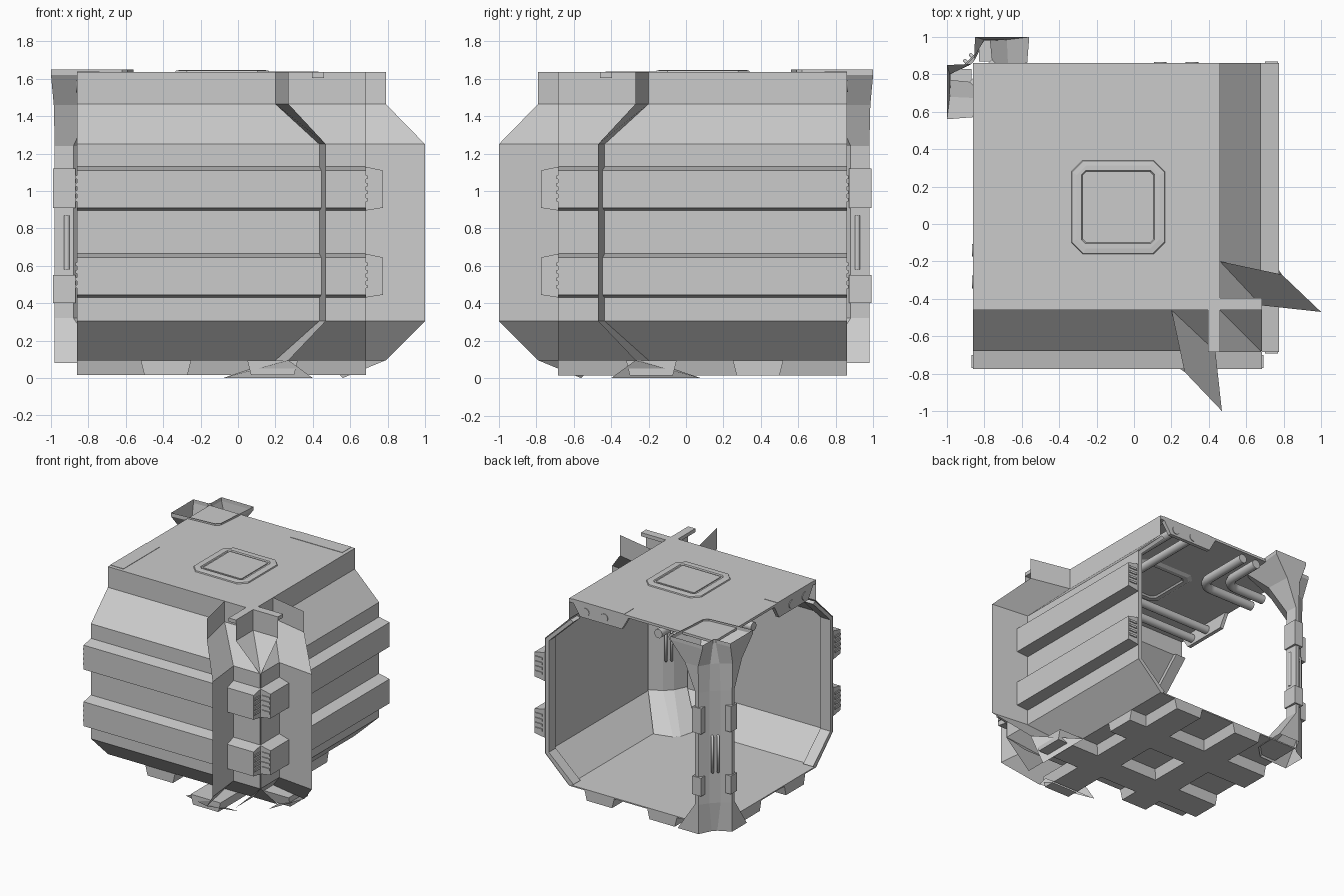
import bpy, bmesh, math
from mathutils import Matrix, Vector

cube = bpy.data.objects.get("Cube")
if cube:
    bpy.data.objects.remove(cube, do_unlink=True)

grey = bpy.data.materials.new("light grey metal")
grey.use_nodes = True
grey.diffuse_color = (0.6, 0.6, 0.6, 1)
grey.node_tree.nodes["Principled BSDF"].inputs["Base Color"].default_value = (0.6, 0.6, 0.6, 1)

# Reflection across the diagonal that swaps the front side with the right side
SWAP = Matrix(((0, -1, 0, 0), (-1, 0, 0, 0), (0, 0, 1, 0), (0, 0, 0, 1)))
LO, HI = -0.86, 0.685        # ends of the extruded wall modules
FLOOR, ROOF = 0.095, 1.635


def finish(name, bm, twin=False):
    bmesh.ops.recalc_face_normals(bm, faces=bm.faces)
    for suffix in (["_front", "_right"] if twin else [""]):
        mesh = bpy.data.meshes.new(name + suffix)
        bm.to_mesh(mesh)
        if suffix == "_right":
            mesh.transform(SWAP)
            mesh.flip_normals()
        mesh.materials.append(grey)
        obj = bpy.data.objects.new(name + suffix, mesh)
        bpy.context.collection.objects.link(obj)
    bm.free()


def loft(name, rings, twin=False, closed=True, caps=True):
    """Skin a list of point rings, as a loop or an open sheet."""
    bm = bmesh.new()
    rows = [[bm.verts.new(p) for p in ring] for ring in rings]
    n = len(rows[0])
    for a, b in zip(rows, rows[1:]):
        for i in range(n if closed else n - 1):
            j = (i + 1) % n
            bm.faces.new((a[i], a[j], b[j], b[i]))
    if closed and caps:
        bm.faces.new(rows[0])
        bm.faces.new(rows[-1])
    finish(name, bm, twin)


def along_x(name, profile, x0=LO, x1=HI, closed=True):
    loft(name, [[(x, y, z) for y, z in profile] for x in (x0, x1)], True, closed)


def slab(name, outline, z0, z1, twin=False):
    loft(name, [[(x, y, z) for x, y in outline] for z in (z0, z1)], twin)


def box(name, lo, hi, twin=False):
    slab(name, [(lo[0], lo[1]), (hi[0], lo[1]), (hi[0], hi[1]), (lo[0], hi[1])], lo[2], hi[2], twin)


def octagon(cx, cy, r, c):
    return [(cx + sx * a, cy + sy * b) for sx, sy, a, b in (
        (1, 1, r, r - c), (1, 1, r - c, r), (-1, 1, r - c, r), (-1, 1, r, r - c),
        (-1, -1, r, r - c), (-1, -1, r - c, r), (1, -1, r - c, r), (1, -1, r, r - c))]


def pipe(name, points, radius):
    curve = bpy.data.curves.new(name, "CURVE")
    curve.dimensions = "3D"
    curve.bevel_depth = radius
    curve.bevel_resolution = 3
    curve.use_fill_caps = True
    spline = curve.splines.new("POLY")
    spline.points.add(len(points) - 1)
    for p, co in zip(spline.points, points):
        p.co = (*co, 1)
    spline.use_smooth = True
    curve.materials.append(grey)
    bpy.context.collection.objects.link(bpy.data.objects.new(name, curve))


# Thin wall shells, crossing at the front right corner, and the floor between them
along_x("wall_shell", [(-0.46, ROOF), (-0.46, 1.465), (-0.68, 1.25),
                       (-0.68, 0.305), (-0.46, FLOOR)], closed=False)
along_x("top_rail", [(-0.46, 1.605), (-0.46, ROOF), (-0.395, ROOF), (-0.395, 1.605)])
box("floor_plate", (LO, -0.46, FLOOR), (0.46, 0.86, FLOOR + 0.01))

# Raised bands on the walls, with slatted ends, and under the floor
for k, z in enumerate((0.43, 0.895)):
    along_x(f"wall_band_{k}", [(-0.68, z), (-0.775, z + 0.015), (-0.775, z + 0.215), (-0.68, z + 0.235)])
    for i in range(4):
        zz = z + 0.05 + 0.04 * i
        for end, x in (("corner", HI), ("open", LO)):
            box(f"{end}_vent_{k}_{i}", (x - 0.008, -0.77, zz), (x + 0.008, -0.70, zz + 0.018), True)
for k, (y, x1) in enumerate(((-0.32, HI), (0.25, 0.46))):
    along_x(f"floor_band_{k}", [(y, FLOOR), (y + 0.02, 0.015), (y + 0.25, 0.015), (y + 0.27, FLOOR)], x1=x1)

# Inner rib at the open end of each wall
along_x("end_rib", [(-0.45, 1.462), (-0.675, 1.247), (-0.675, 0.308), (-0.455, FLOOR),
                    (-0.42, 0.115), (-0.645, 0.32), (-0.645, 1.235), (-0.42, 1.45)], LO, LO + 0.09)

# Roof plate with a hatch
box("roof_plate", (LO, -0.46, ROOF - 0.02), (0.46, 0.86, ROOF))
hx, hy = -0.085, 0.09
loft("hatch_frame", [[(x, y, z) for x, y in octagon(hx, hy, r, c)] for r, c, z in (
    (0.25, 0.06, ROOF), (0.247, 0.06, 1.644), (0.222, 0.05, 1.647), (0.195, 0.02, 1.647), (0.19, 0.02, 1.638))])
slab("hatch_lid", octagon(hx, hy, 0.175, 0.008), ROOF, 1.645)
loft("hatch_underside", [[(x, y, z) for x, y in octagon(hx, hy, r, c)] for r, c, z in (
    (0.25, 0.06, ROOF - 0.02), (0.225, 0.05, 1.6), (0.19, 0.03, 1.6), (0.18, 0.03, 1.612))])

# Flared fins around the closed corner, with their turned-in feet
root = [(0.2, -0.46, ROOF), (0.2, -0.46, 1.465), (0.435, -0.68, 1.25),
        (0.435, -0.68, 0.305), (0.2, -0.46, FLOOR), (-0.08, -0.56, 0)]
edge = [(0.27, -0.79, ROOF), (0.27, -0.79, 1.465), (0.47, -1, 1.25),
        (0.47, -1, 0.305), (0.27, -0.79, FLOOR), (0.4, -0.56, 0)]
loft("corner_fin", [root, edge], True, False)

# Inner post in the closed corner
foot = [(0.45, -0.22), (0.3, -0.26), (0.26, -0.3), (0.22, -0.45), (0.45, -0.45)]
stem = [(0.66, -0.45), (0.56, -0.5), (0.5, -0.56), (0.45, -0.66), (0.66, -0.66)]
loft("inner_post", [[(x, y, z) for x, y in plan] for plan, z in (
    (foot, 0.11), (stem, 0.33), (stem, 1.23), (foot, 1.455))])


def both(half, inner):
    # A pillar outline: inner point and outer points, then the same reflected
    side = [inner] + half
    return side + [(-y, -x) for x, y in reversed(side)]


# Free-standing pillar at the open corner, a shell open at the top
wide = both([(-1, 0.56), (-1, 0.85), (-0.87, 0.855)], (-0.62, 0.59))
slim = both([(-0.98, 0.77), (-0.98, 0.80), (-0.91, 0.85)], (-0.88, 0.76))
middle = both([(-0.985, 0.68), (-0.985, 0.80), (-0.9, 0.85)], (-0.78, 0.67))
spread = both([(-0.98, 0.61), (-0.98, 0.80), (-0.88, 0.85)], (-0.72, 0.62))
loft("pillar", [[(x, y, z) for x, y in plan] for plan, z in (
    (spread, 0.08), (slim, 0.32), (slim, 1.24), (middle, 1.46), (wide, 1.62), (wide, 1.65))], caps=False)
for k, (z0, z1) in enumerate(((0.4, 0.55), (0.91, 1.12))):
    box(f"pillar_clamp_{k}", (-0.99, 0.75, z0), (-0.87, 0.83, z1), True)


# Upright grab bars set on the diagonal faces
def upright_bars(name, centre, facing):
    side = Vector((-facing[1], facing[0], 0)).normalized()
    out = Vector((*facing, 0)).normalized()
    for k in (-1, 1):
        c = Vector((*centre, 0)) + side * 0.022 * k
        a, b = c + Vector((0, 0, 0.58)), c + Vector((0, 0, 0.87))
        pipe(f"{name}_{k + 1}", [a - out * 0.02, a + out * 0.015, b + out * 0.015, b - out * 0.02], 0.01)


upright_bars("pillar_bar", (-0.88, 0.88), (-1, 1))
upright_bars("post_bar", (0.53, -0.53), (-1, 1))
for k, (x, y) in enumerate(((-0.915, 0.77), (-0.77, 0.915))):
    pipe(f"side_bar_{k}", [(x, y, 0.58), (x, y, 0.87)], 0.016)

# Brackets under the roof edges, with flanges on top
loft("roof_bracket", [[(LO + d, y, z) for y, z in (
    (-0.43, ROOF - 0.02), (0.08, ROOF - 0.02), (0.02, 1.51), (-0.36, 1.51))] for d in (0, 0.03)], True)
box("bracket_flange", (LO, -0.43, ROOF), (LO + 0.12, 0.04, ROOF + 0.003), True)

# Straight and bent pipe pairs below the roof
for k, d in enumerate((0.14, 0.31)):
    pipe(f"front_pipe_{k}", [(LO - 0.005, -d, 1.56), (0.45, -d, 1.56)], 0.034)
    pipe(f"right_pipe_{k}", [(d, 0.865, 1.56), (d, -0.45, 1.56)], 0.034)
for k, d in enumerate((0.35, 0.48)):
    r = 0.12
    bend = [(-d - r + r * math.cos(t), d + r - r * math.sin(t), 1.56)
            for t in (math.pi / 2 * i / 6 for i in range(7))]
    pipe(f"bent_pipe_{k}", [(-d, 0.86, 1.56)] + bend + [(-0.86, d, 1.56)], 0.037)
